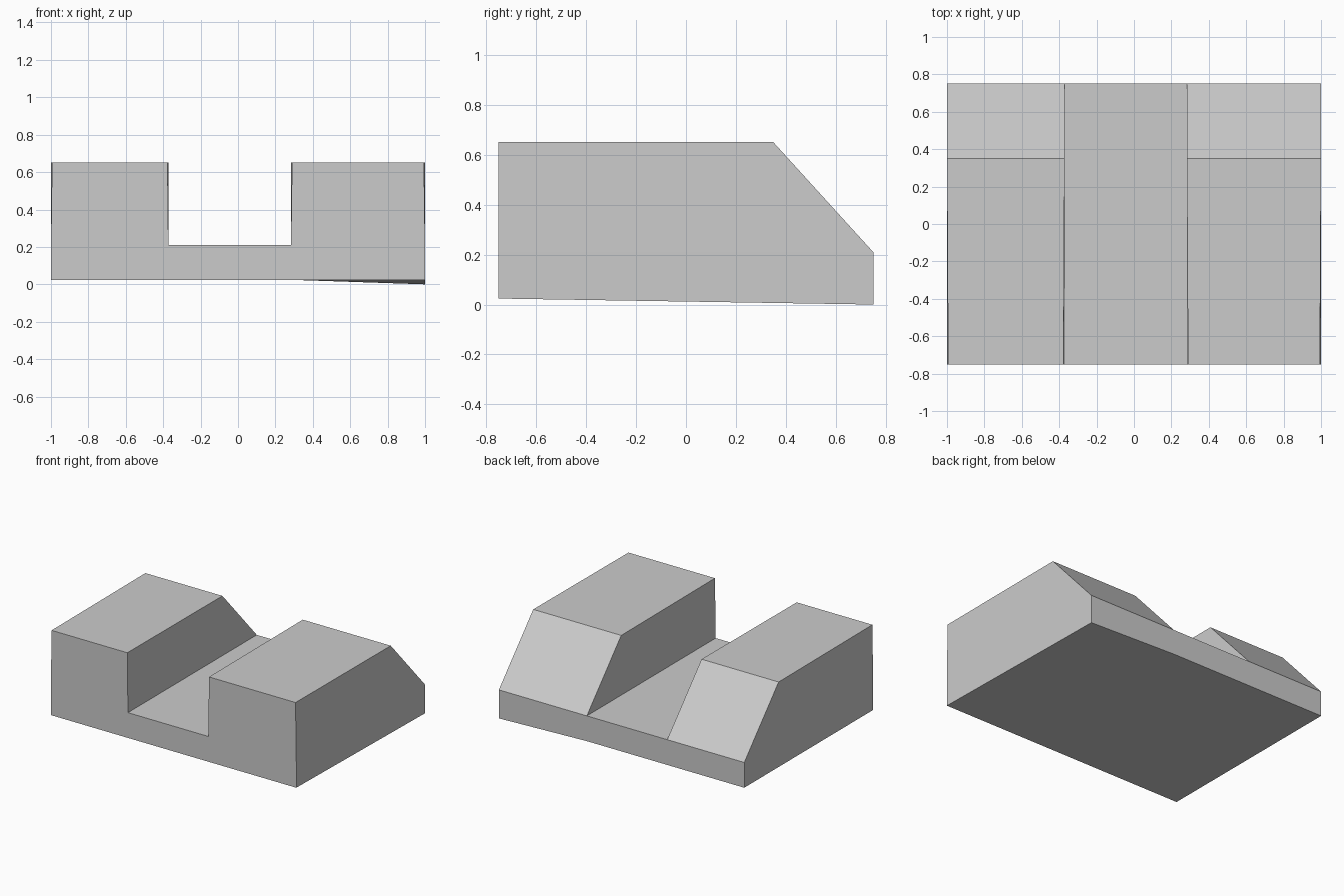
import bpy
import bmesh

default_cube = bpy.data.objects.get("Cube")
if default_cube:
    bpy.data.objects.remove(default_cube, do_unlink=True)

# Main dimensions
FRONT, BACK, RIDGE = -0.75, 0.75, 0.35
BOTTOM, FLOOR, TOP = 0.024, 0.21, 0.65
CHANNEL_LEFT, CHANNEL_RIGHT = -0.372, 0.283

# Plain grey material
grey = bpy.data.materials.new("plain_grey")
grey.use_nodes = True
colour = (0.6, 0.6, 0.6, 1)
grey.diffuse_color = colour
grey.node_tree.nodes["Principled BSDF"].inputs["Base Color"].default_value = colour

# Front cross-section: a slab with two raised blocks sharing its upper corners
bm = bmesh.new()


def row(xs, z):
    return [bm.verts.new((x, FRONT, z)) for x in xs]


columns = (-1, CHANNEL_LEFT, CHANNEL_RIGHT, 1)
low = row((-1, CHANNEL_RIGHT, 1), BOTTOM)
mid = row(columns, FLOOR)
high = row(columns, TOP)
bm.faces.new(low + mid[::-1])
for i in (0, 2):
    bm.faces.new((mid[i], mid[i + 1], high[i + 1], high[i]))

# Extrude to the back, then pull the rear block tops forward into slopes
result = bmesh.ops.extrude_face_region(bm, geom=bm.faces[:], use_keep_orig=True)
for v in [g for g in result["geom"] if isinstance(g, bmesh.types.BMVert)]:
    v.co.y = RIDGE if v.co.z > FLOOR + 0.1 else BACK
    # One rear lower corner dips to the ground
    if v.co.z < FLOOR - 0.1 and v.co.x > 0.9:
        v.co.z = 0

# The front tops of the blocks lean slightly
for v, shift in zip(high, (0.006, -0.005, 0.006, -0.006)):
    v.co.x += shift

bmesh.ops.recalc_face_normals(bm, faces=bm.faces[:])
bmesh.ops.dissolve_limit(bm, angle_limit=0.001, verts=bm.verts[:], edges=bm.edges[:])

mesh = bpy.data.meshes.new("channel_block")
bm.to_mesh(mesh)
bm.free()
mesh.materials.append(grey)
block = bpy.data.objects.new("channel_block", mesh)
bpy.context.collection.objects.link(block)
